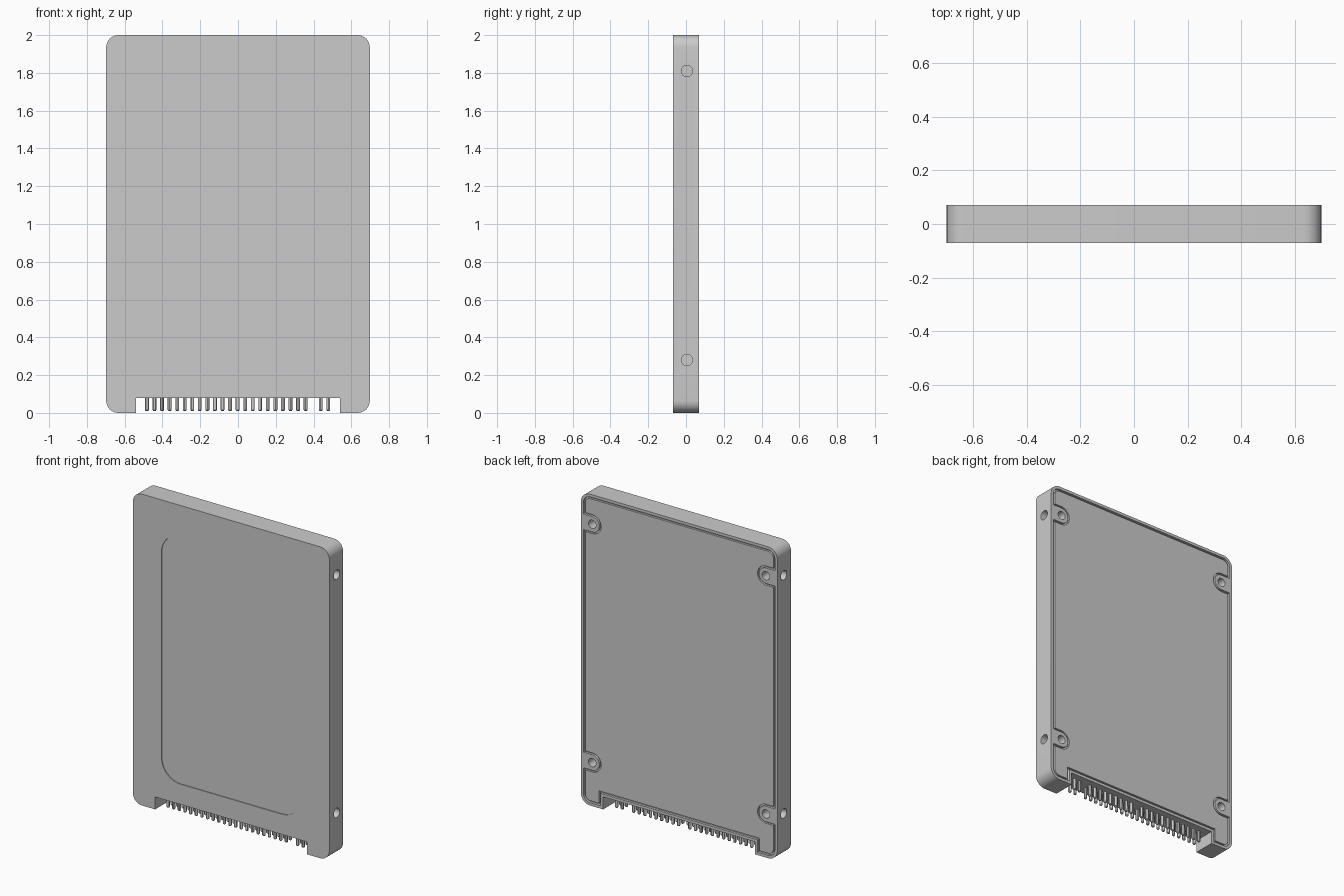
import bpy, bmesh, math
from mathutils import Matrix

if "Cube" in bpy.data.objects:
    bpy.data.objects.remove(bpy.data.objects["Cube"])

W, T, R = 0.698, 0.07, 0.065      # half width, half thickness, corner radius
HOLES = (0.28, 1.81)              # screw heights
TAB_X = 0.617


def arc(cx, cz, r, a0, a1, n=8):
    return [(cx + r * math.cos(math.radians(a0 + (a1 - a0) * k / n)),
             cz + r * math.sin(math.radians(a0 + (a1 - a0) * k / n))) for k in range(n + 1)]


def outline(inset=0.0, tab=0.0):
    """Case outline with connector notch; optional U-shaped bites around the screws."""
    i = inset
    half = [(0.54 + i, 0.08 + i), (0.54 + i, i)]
    half += arc(W - R, R, R - i, -90, 0)
    if tab:
        for z in HOLES:
            half += [(W - i, z - tab)] + arc(TAB_X, z, tab, 270, 90, 16) + [(W - i, z + tab)]
    half += arc(W - R, 2 - R, R - i, 0, 90)
    return half + [(-x, z) for x, z in reversed(half)]


def rounded_rect(x, z0, z1, r):
    return (arc(x - r, z0 + r, r, -90, 0) + arc(x - r, z1 - r, r, 0, 90)
            + arc(r - x, z1 - r, r, 90, 180) + arc(r - x, z0 + r, r, 180, 270))


def finish(name, bm):
    bmesh.ops.recalc_face_normals(bm, faces=bm.faces)
    me = bpy.data.meshes.new(name)
    bm.to_mesh(me)
    bm.free()
    ob = bpy.data.objects.new(name, me)
    bpy.context.collection.objects.link(ob)
    return ob


def slab(name, pts, y0, y1):
    bm = bmesh.new()
    face = bm.faces.new([bm.verts.new((x, y0, z)) for x, z in pts])
    ext = bmesh.ops.extrude_face_region(bm, geom=[face])
    bmesh.ops.translate(bm, vec=(0, y1 - y0, 0),
                        verts=[v for v in ext["geom"] if isinstance(v, bmesh.types.BMVert)])
    return finish(name, bm)


def cylinder(bm, loc, r, depth, axis, segs=24, r2=None):
    rot = {"X": Matrix.Rotation(math.pi / 2, 4, "Y"),
           "Y": Matrix.Rotation(math.pi / 2, 4, "X"), "Z": Matrix.Identity(4)}[axis]
    bmesh.ops.create_cone(bm, cap_ends=True, segments=segs, radius1=r,
                          radius2=r if r2 is None else r2, depth=depth,
                          matrix=Matrix.Translation(loc) @ rot)


def cut(ob, cutter):
    cutter.hide_render = True
    mod = ob.modifiers.new("cut", "BOOLEAN")
    mod.operation, mod.solver, mod.object = "DIFFERENCE", "EXACT", cutter
    bpy.context.view_layer.objects.active = ob
    bpy.ops.object.modifier_apply(modifier=mod.name)
    bpy.data.objects.remove(cutter)


def smooth(ob):
    bpy.ops.object.select_all(action="DESELECT")
    ob.select_set(True)
    bpy.context.view_layer.objects.active = ob
    bpy.ops.object.shade_smooth_by_angle(angle=math.radians(30))


# Case with shallow label recess in front and cover recess behind
case = slab("case", outline(), -T, T)
cut(case, slab("label_cutter", rounded_rect(0.495, 0.21, 1.80, 0.135), -T - 0.05, -T + 0.005))
cut(case, slab("cover_cutter", outline(0.018, 0.05), T - 0.015, T + 0.05))

# Screw holes in the sides and in the back tabs
bm = bmesh.new()
for z in HOLES:
    for s in (-1, 1):
        cylinder(bm, (s * W, 0.005, z), 0.03, 0.08, "X")
        cylinder(bm, (s * TAB_X, T, z), 0.027, 0.12, "Y")
cut(case, finish("hole_cutter", bm))
smooth(case)

# Back cover plate, leaving a thin gap to the rim and tabs
smooth(slab("back_cover", outline(0.03, 0.061), T - 0.016, T - 0.002))

# Two rows of connector pins, with one key position left out
columns = [-0.482 + 0.04 * k for k in range(22)] + [0.438, 0.478]
bm = bmesh.new()
for row, y in enumerate((-0.02, 0.02)):
    for k, x in enumerate(columns):
        if row == 1 and k == 12:
            continue
        cylinder(bm, (x, y, 0.055), 0.01, 0.08, "Z", 12)
        cylinder(bm, (x, y, 0.0125), 0.006, 0.005, "Z", 12, 0.01)
smooth(finish("connector_pins", bm))
